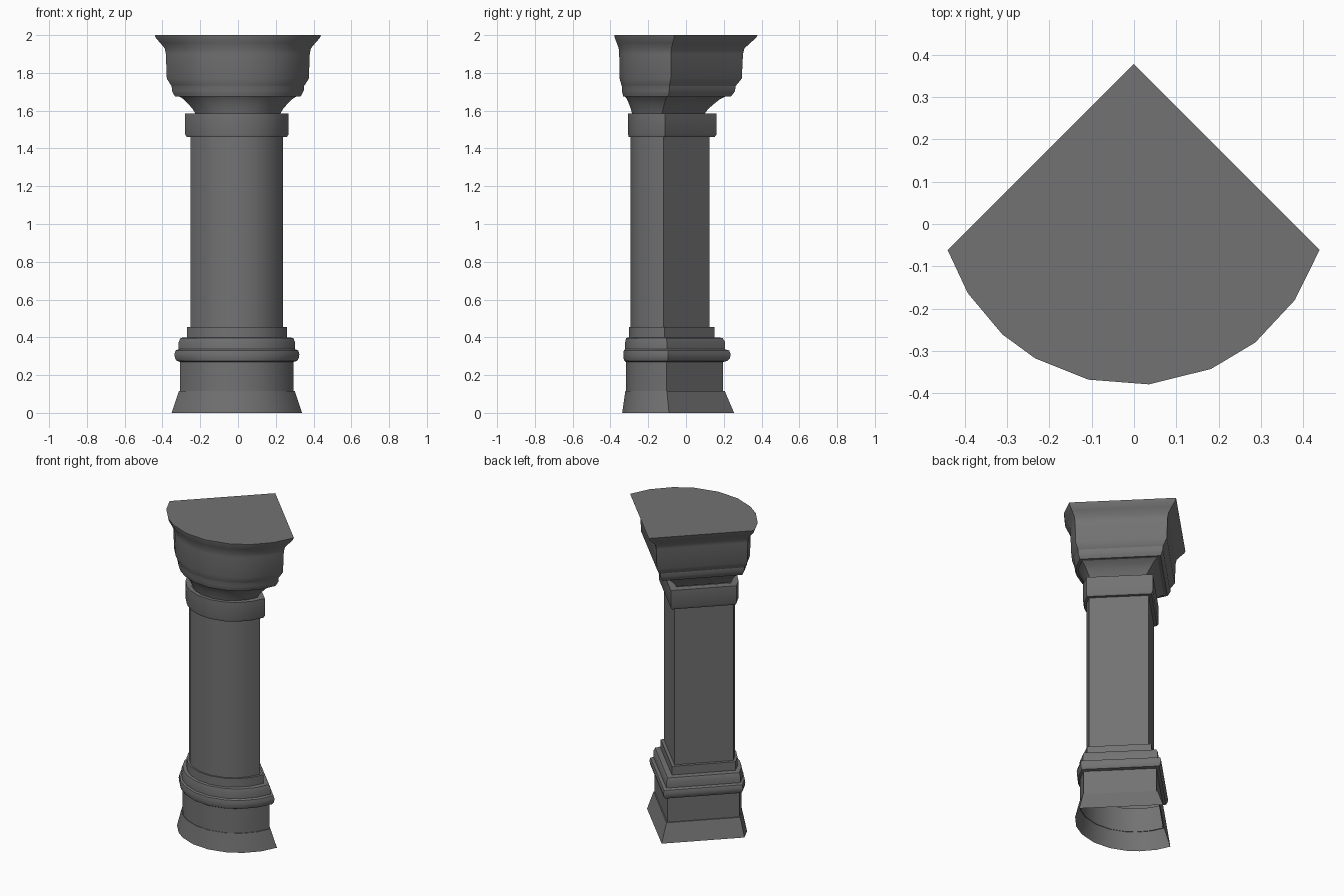
import bpy, bmesh
from math import sin, cos, asin, pi, radians

if "Cube" in bpy.data.objects:
    bpy.data.objects.remove(bpy.data.objects["Cube"])

# uneven spacing of the facets along the curved front
ARC = [0, .114, .233, .338, .469, .593, .71, .793, .903, 1]

# dark grey stone
stone = bpy.data.materials.new("dark_stone")
stone.diffuse_color = (.17, .17, .17, 1)
stone.use_nodes = True
stone.node_tree.nodes["Principled BSDF"].inputs["Base Color"].default_value = stone.diffuse_color


def section(w, dx):
    """Sector outline for half width w: curved front, right-angled corner at the back."""
    d = w - .245
    back, front = .125 + 1.3 * d, -.295 - .44 * d
    side = back - w
    sag = side - front
    r = (w * w + sag * sag) / (2 * sag)
    cy = front + r
    a0 = asin((side - cy) / r)
    sweep = -pi - 2 * a0
    pts = [(r * cos(a0 + f * sweep) + dx, cy + r * sin(a0 + f * sweep)) for f in ARC]
    return pts + [(dx, back)]


def loft(name, profile, dx=-.006, cap_top=False):
    """Stack sector outlines along a (height, half width) profile."""
    bm = bmesh.new()
    rings = [[bm.verts.new((x, y, z)) for x, y in section(w, dx)] for z, w in profile]
    n = len(rings[0])
    for a, b in zip(rings, rings[1:]):
        for i in range(n):
            j = (i + 1) % n
            bm.faces.new((a[j], a[i], b[i], b[j]))
    if cap_top:
        bm.faces.new(rings[-1])
    bmesh.ops.recalc_face_normals(bm, faces=bm.faces)
    # keep the outside facing outward on open shells
    f = min(bm.faces, key=lambda q: q.calc_center_median().y + 9 * abs(q.normal.z))
    if f.normal.y > 0:
        bmesh.ops.reverse_faces(bm, faces=bm.faces)
    me = bpy.data.meshes.new(name)
    bm.to_mesh(me)
    bm.free()
    me.materials.append(stone)
    ob = bpy.data.objects.new(name, me)
    bpy.context.collection.objects.link(ob)
    bpy.context.view_layer.objects.active = ob
    ob.select_set(True)
    bpy.ops.object.shade_smooth_by_angle(angle=radians(32))
    ob.select_set(False)


# flared foot, plinth block, torus moulding and steps (open underneath)
loft("base", [(0, .345), (.115, .307), (.115, .3), (.27, .3), (.275, .318),
              (.288, .327), (.31, .331), (.33, .325), (.337, .308), (.375, .308),
              (.397, .298), (.4, .265), (.455, .265), (.455, .245)])

# plain shaft
loft("shaft", [(.455, .245), (1.46, .245)])

# collar ring under the capital
loft("collar", [(1.46, .245), (1.46, .265), (1.475, .274), (1.585, .274), (1.585, .225)])

# neck curve, bead, tall block and flared top
loft("capital", [(1.585, .225), (1.61, .24), (1.635, .262), (1.66, .286), (1.675, .31),
                 (1.675, .332), (1.69, .341), (1.705, .349), (1.73, .35),
                 (1.735, .354), (1.77, .376), (1.9, .381), (1.93, .387), (1.96, .412),
                 (1.985, .434), (2, .44)], dx=-.001, cap_top=True)
